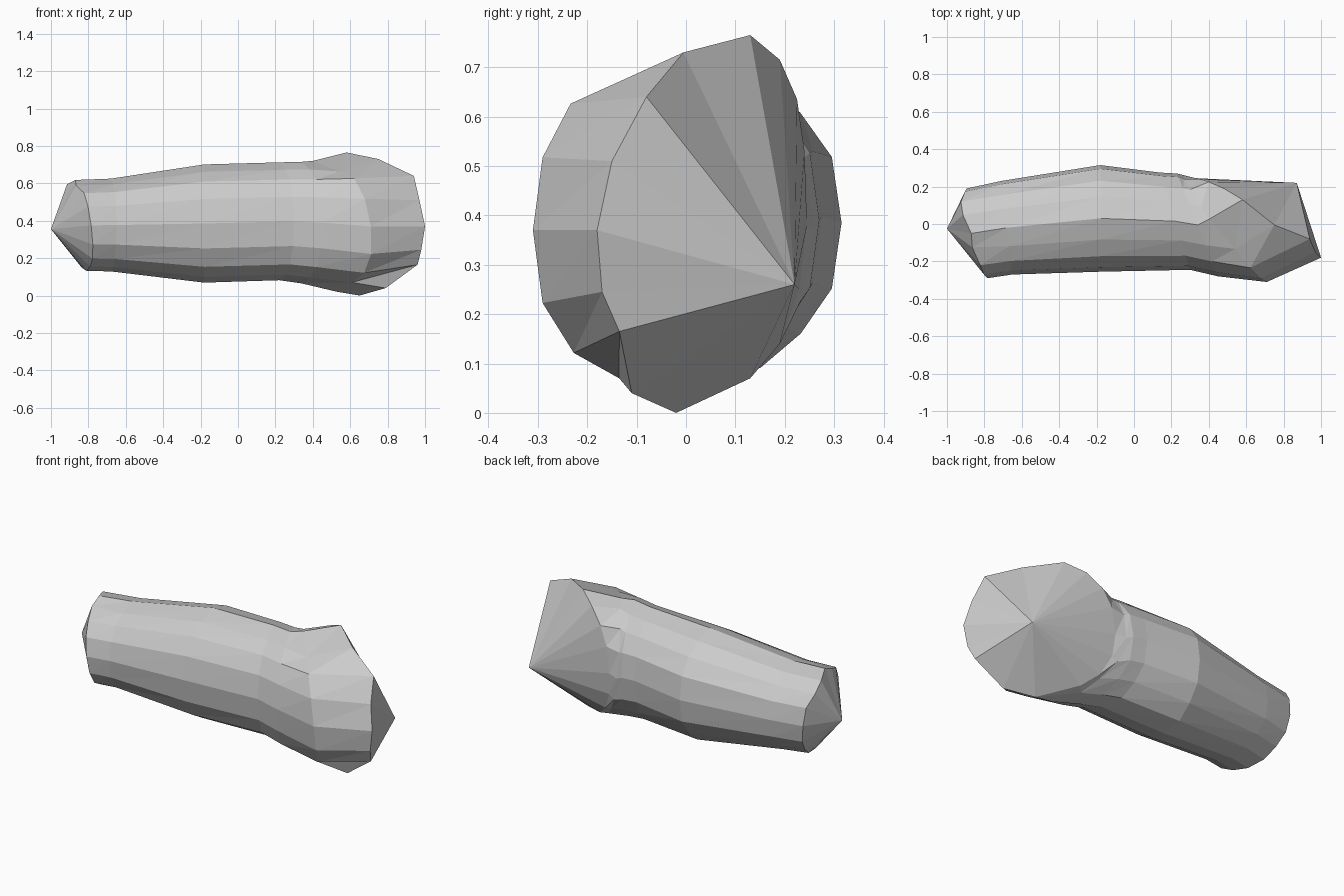
import bpy, bmesh
from math import cos, sin, pi

N = 16
# worn-down corners of the section: point number -> radius factor
WORN = {1: 0.985, 2: 0.97, 3: 0.94, 5: 0.97, 6: 0.965, 10: 0.97, 13: 0.97}


def soft(v, p=0.9):
    return (1 if v >= 0 else -1) * abs(v) ** p


def ring(cx, cy, cz, sx, sz, ry, rz, worn=WORN):
    """Slightly boxy tilted ellipse, starting at the front and going up."""
    pts = []
    for k in range(N):
        a = 2 * pi * k / N
        f = worn.get(k, 1)
        c, s = f * soft(cos(a)), f * soft(sin(a))
        pts.append([cx + sx * c + sz * s, cy - ry * c, cz + rz * s])
    return pts


# body cross-sections: centre, lean of x to front / to top, half width, half height
rings = [ring(*r) for r in (
    (-0.84, -0.05, 0.375, 0.055, -0.03, 0.24, 0.243),
    (-0.68, -0.02, 0.377, 0.03, 0, 0.25, 0.248),
    (-0.18, 0.03, 0.385, 0, 0, 0.285, 0.316),
    (0.22, 0.015, 0.397, 0.08, 0, 0.26, 0.315),
    (0.34, -0.005, 0.39, 0.11, 0, 0.275, 0.325),
)]
rings.append(ring(0.49, -0.025, 0.37, 0.22, -0.04, 0.285, 0.35,
                  {3: 0.9, 9: 0.97, 10: 0.92, 11: 0.96, 13: 0.92, 14: 0.97}))

# irregular spots on the left rim and the crest behind the cut
for r, k, dx, dy in ((0, 3, -0.02, 0.02), (0, 5, -0.025, 0), (0, 6, -0.025, 0),
                     (5, 4, -0.05, 0.05)):
    rings[r][k][0] += dx
    rings[r][k][1] += dy

# slanted rim of the cut end
rings.append([
    (1.0, -0.18, 0.37), (0.97, -0.15, 0.51), (0.94, -0.08, 0.64), (0.75, -0.005, 0.73),
    (0.58, 0.13, 0.765), (0.48, 0.19, 0.715), (0.40, 0.225, 0.635), (0.35, 0.24, 0.53),
    (0.33, 0.245, 0.38), (0.34, 0.23, 0.25), (0.39, 0.19, 0.14), (0.47, 0.13, 0.07),
    (0.65, -0.02, 0.0), (0.79, -0.11, 0.04), (0.96, -0.135, 0.165), (0.98, -0.17, 0.245)])

bm = bmesh.new()
loops = [[bm.verts.new(p) for p in r] for r in rings]

# faceted bark skin
for a, b in zip(loops, loops[1:]):
    for k in range(N):
        j = (k + 1) % N
        bm.faces.new((a[k], a[j], b[j]))
        bm.faces.new((a[k], b[j], b[k]))

# pointed fans closing both ends
for loop, tip in ((loops[0], (-1.0, -0.025, 0.355)), (loops[-1], (0.87, 0.22, 0.26))):
    t = bm.verts.new(tip)
    for k in range(N):
        bm.faces.new((loop[k], loop[(k + 1) % N], t))

bmesh.ops.recalc_face_normals(bm, faces=bm.faces)
mesh = bpy.data.meshes.new("log")
bm.to_mesh(mesh)
bm.free()
obj = bpy.data.objects.new("log", mesh)
bpy.context.collection.objects.link(obj)
